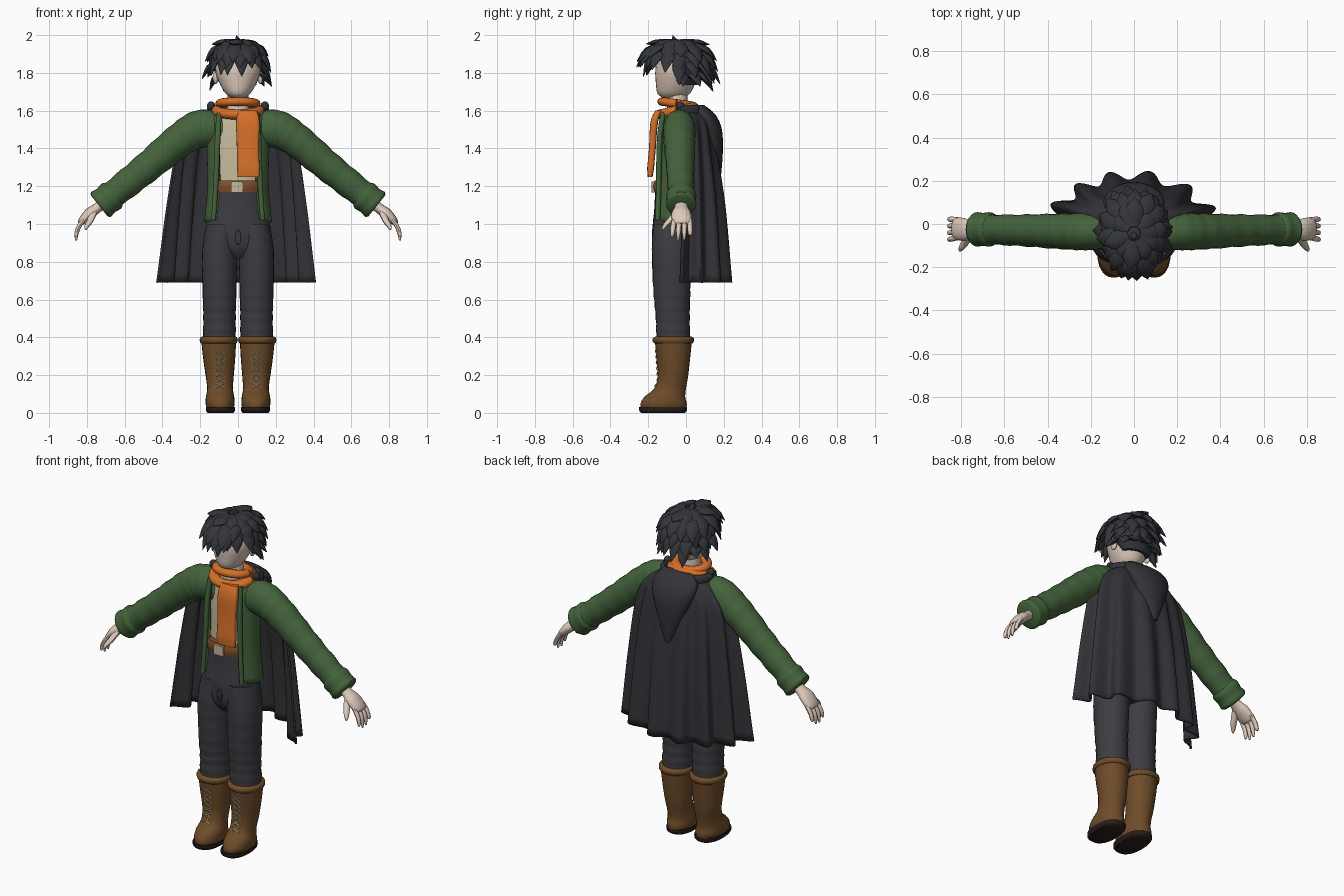
import bpy, bmesh, math, random
from mathutils import Vector

random.seed(4)
if "Cube" in bpy.data.objects:
    bpy.data.objects.remove(bpy.data.objects["Cube"])

X, Y, Z = Vector((1, 0, 0)), Vector((0, 1, 0)), Vector((0, 0, 1))
SIDES = (("left", 1), ("right", -1))


def material(name, *rgb):
    m = bpy.data.materials.new(name)
    m.use_nodes = True
    m.diffuse_color = (*rgb, 1)
    m.node_tree.nodes["Principled BSDF"].inputs["Base Color"].default_value = (*rgb, 1)
    return m


HAIR = material("black_hair", .034, .036, .042)
CAPE = material("charcoal_cloth", .033, .032, .038)
PANTS = material("grey_trousers", .046, .046, .054)
GREEN = material("green_wool", .058, .125, .045)
ORANGE = material("orange_knit", .66, .16, .022)
BOOT = material("brown_leather", .155, .072, .022)
BELT = material("tan_leather", .21, .08, .024)
SKIN = material("pale_skin", .72, .58, .49)
CREAM = material("cream_linen", .56, .48, .33)
SOLE = material("dark_sole", .02, .012, .01)


def smooth(rows, k=4):
    """Catmull-Rom resampling of rows of numbers."""
    p = [rows[0], *rows, rows[-1]]
    out = []
    for a, b, c, d in zip(p, p[1:], p[2:], p[3:]):
        for i in range(k):
            t = i / k
            out.append([(2*q + (r-o)*t + (2*o-5*q+4*r-s)*t*t + (3*q-o-3*r+s)*t**3) / 2
                        for o, q, r, s in zip(a, b, c, d)])
    return out + [list(rows[-1])]


def tube(bm, rows, side=Y, axis=None, n=16, k=4, e=1, ripple=0):
    """Loft of ellipses; each row is x, y, z, radius along side, other radius."""
    rows = smooth(rows, k)
    last = len(rows) - 1
    power = lambda c: math.copysign(abs(c) ** e, c)
    rings = []
    for i, (x, y, z, a, b) in enumerate(rows):
        t = axis or Vector(rows[min(i+1, last)][:3]) - Vector(rows[max(i-1, 0)][:3])
        normal = t.cross(side).normalized()
        s = 1 + ripple * math.sin(i * 1.7) * i / last
        rings.append([bm.verts.new(Vector((x, y, z)) + s * (
            side * a * power(math.cos(math.tau*j/n)) + normal * b * power(math.sin(math.tau*j/n))))
            for j in range(n)])
    for r, q in zip(rings, rings[1:]):
        for j in range(n):
            bm.faces.new((r[j], r[j-1], q[j-1], q[j]))
    bm.faces.new(rings[0])
    bm.faces.new(rings[-1])


def sheet(bm, points):
    grid = [[bm.verts.new(p) for p in row] for row in points]
    for r, q in zip(grid, grid[1:]):
        for j in range(len(r) - 1):
            bm.faces.new((r[j], r[j+1], q[j+1], q[j]))


def ball(bm, centre, radii):
    for v in bmesh.ops.create_uvsphere(bm, u_segments=24, v_segments=16, radius=1)["verts"]:
        v.co = Vector(centre) + Vector([c * r for c, r in zip(v.co, radii)])


def finish(bm, name, mat, thick=0):
    bmesh.ops.recalc_face_normals(bm, faces=bm.faces)
    me = bpy.data.meshes.new(name)
    bm.to_mesh(me)
    bm.free()
    me.materials.append(mat)
    ob = bpy.data.objects.new(name, me)
    bpy.context.collection.objects.link(ob)
    bpy.ops.object.select_all(action="DESELECT")
    ob.select_set(True)
    bpy.context.view_layer.objects.active = ob
    bpy.ops.object.shade_smooth_by_angle(angle=math.radians(45))
    if thick:
        ob.modifiers.new("thickness", "SOLIDIFY").thickness = thick


def part(name, mat, rows, **options):
    bm = bmesh.new()
    tube(bm, rows, **options)
    finish(bm, name, mat)


# Head, neck and ears
bm = bmesh.new()
tube(bm, [(0, -.07, 1.665, .045, .03), (0, -.065, 1.69, .085, .065), (0, -.055, 1.75, .105, .1),
          (0, -.05, 1.82, .112, .12), (0, -.05, 1.9, .095, .1), (0, -.05, 1.94, .03, .03)], axis=Z, n=28)
tube(bm, [(0, -.045, 1.55, .06, .06), (0, -.045, 1.72, .05, .055)], axis=Z)
for _, s in SIDES:
    ball(bm, (s * .118, -.03, 1.775), (.014, .022, .035))
finish(bm, "head", SKIN)

# Hair: cap covering crown and nape, plus layered pointed locks
bm = bmesh.new()
tube(bm, [(0, .01, 1.735, .05, .08), (0, .0, 1.79, .078, .118), (0, -.01, 1.84, .1, .132),
          (0, -.045, 1.89, .13, .13), (0, -.045, 1.94, .11, .115), (0, -.045, 1.965, .04, .04)],
     axis=Z, n=28)


def lock(angle, r0, z0, r1, z1, width):
    c, s = math.cos(angle), math.sin(angle)
    at = lambda r, z: (r * c * .9, -.045 + r * s * 1.06, z)
    rm, zm = r0 + (r1-r0) * .6, z0 + (z1-z0) * .35
    tube(bm, [(*at(r0, z0), width * .7, .014), (*at(rm, zm), width, .016),
              (*at(r1, z1), .002, .002)], side=Vector((-s, c, 0)), n=8, k=3)


LAYERS = ((10, .03, 1.965, .15, 1.935, .042, -2), (14, .08, 1.95, .195, 1.865, .042, -2),
          (16, .11, 1.91, .185, 1.8, .038, -2), (15, .11, 1.86, .2, 1.755, .036, -.15),
          (14, .10, 1.80, .19, 1.72, .034, .1))
for count, r0, z0, r1, z1, width, limit in LAYERS:
    for i in range(count):
        angle = math.tau * (i + .5 * random.random()) / count
        if math.sin(angle) > limit:
            lock(angle, r0, z0, r1 * random.uniform(.9, 1.1), z1 + random.uniform(-.02, .025), width)
for angle in (-1.9, -1.5, -1.15):
    lock(angle, .09, 1.94, .205, 1.83, .045)
tube(bm, [(0, -.05, 1.95, .02, .02), (0, -.06, 1.975, .014, .014), (-.01, -.07, 2, .001, .001)], axis=Z, n=8)
finish(bm, "hair", HAIR)

# Shirt, belt, buckle
part("shirt", CREAM, [(0, -.05, 1.15, .085, .14), (0, -.045, 1.4, .082, .14),
                      (0, -.04, 1.54, .075, .13), (0, -.04, 1.6, .05, .07)], axis=Z, n=28)
part("belt", BELT, [(0, -.065, 1.17, .104, .145), (0, -.065, 1.2, .109, .148),
                    (0, -.065, 1.23, .102, .143)], axis=Z, n=28)
part("belt_buckle", CREAM, [(-.005, -.172, 1.168, .01, .032), (-.005, -.172, 1.225, .01, .032)], axis=Z, e=.3)

# Trousers
part("trouser_hips", PANTS, [(0, -.065, 1.19, .098, .138), (0, -.068, 1.08, .1, .155),
                             (0, -.072, .98, .105, .172), (0, -.075, .88, .095, .178),
                             (0, -.075, .82, .06, .1)], axis=Z, n=28)
bm = bmesh.new()
bmesh.ops.create_circle(bm, segments=12, radius=1)
for v in bm.verts:
    v.co = Vector((v.co.x * .014, -.176, .93 + v.co.y * .04))
loop = [(*v.co, .005, .005) for v in bm.verts]
bm.clear()
tube(bm, loop + loop[:1], n=6, k=2)
finish(bm, "trouser_fly", PANTS)

for label, s in SIDES:
    part(label + "_trouser_leg", PANTS, [
        (s * .085, -.074, 1.0, .1, .082), (s * .097, -.075, .85, .106, .093), (s * .098, -.075, .65, .098, .09),
        (s * .098, -.07, .5, .09, .086), (s * .1, -.067, .37, .09, .088)], axis=Z, n=24, k=9, ripple=.025)

    # Boots with sole, cuff and laces
    part(label + "_boot", BOOT, [
        (s * .093, -.118, .02, .12, .07), (s * .095, -.118, .05, .122, .077), (s * .095, -.112, .085, .108, .075),
        (s * .095, -.084, .13, .084, .068), (s * .097, -.068, .2, .08, .075), (s * .1, -.067, .3, .09, .086),
        (s * .102, -.067, .38, .098, .092)], axis=Z, n=24)
    part(label + "_boot_sole", SOLE, [(s * .093, -.122, 0, .115, .068), (s * .093, -.122, .012, .126, .077),
                                      (s * .093, -.122, .03, .126, .077)], axis=Z, n=24, e=.85, k=2)
    part(label + "_boot_cuff", BOOT, [(s * .102, -.067, .368, .1, .094), (s * .102, -.067, .378, .109, .1),
                                      (s * .102, -.067, .395, .109, .1), (s * .102, -.067, .405, .095, .09)],
         axis=Z, n=24, k=2)
    bm = bmesh.new()
    for i in range(7):
        z = .13 + i * .03
        y = lambda h: -.148 - max(0, h - .2) * .07 - max(0, .17 - h) * .45
        for d in (-1, 1):
            tube(bm, [(s * .097 - d * .026, y(z) + .003, z, .004, .003),
                      (s * .097, y(z + .015) - .004, z + .015, .004, .003),
                      (s * .097 + d * .026, y(z + .03) + .003, z + .03, .004, .003)], n=6, k=2)
    finish(bm, label + "_boot_laces", CREAM)

    # Sleeves
    part(label + "_sleeve", GREEN, [
        (s * .07, -.035, 1.49, .07, .085), (s * .19, -.035, 1.505, .085, .1), (s * .3, -.035, 1.45, .084, .09),
        (s * .5, -.03, 1.285, .074, .079), (s * .7, -.025, 1.125, .068, .072)], n=24, k=9, ripple=.04)
    part(label + "_sleeve_cuff", GREEN, [
        (s * .655, -.025, 1.16, .07, .072), (s * .67, -.025, 1.148, .08, .084), (s * .70, -.025, 1.124, .076, .078),
        (s * .725, -.025, 1.104, .08, .084), (s * .735, -.025, 1.096, .068, .07)], n=24, k=2)

    # Hand with four fingers and a thumb
    bm = bmesh.new()
    tube(bm, [(s * .69, -.025, 1.13, .035, .03), (s * .745, -.025, 1.085, .036, .027),
              (s * .785, -.025, 1.055, .052, .03), (s * .825, -.022, 1.015, .05, .022),
              (s * .835, -.022, 1.0, .035, .012)])
    for i, reach in enumerate((.93, .912, .915, .94)):
        y = -.062 + i * .027
        tube(bm, [(s * .815, y, 1.025, .013, .013), (s * .843, y * 1.1, .985, .013, .012),
                  (s * .855, y * 1.15, .95, .011, .011), (s * .857, y * 1.2, reach, .005, .005)], n=8, k=3)
    tube(bm, [(s * .765, -.05, 1.06, .02, .018), (s * .782, -.085, 1.02, .018, .015),
              (s * .8, -.112, .99, .013, .012), (s * .808, -.125, .97, .004, .004)],
         side=Vector((s * .8, .5, 0)).normalized(), n=8)
    finish(bm, label + "_hand", SKIN)

    # Rolled front edge of the jacket, cape clasp
    part(label + "_jacket_edge", GREEN, [
        (s * .1, -.12, 1.59, .014, .014), (s * .108, -.14, 1.45, .014, .016), (s * .118, -.145, 1.2, .014, .014),
        (s * .13, -.15, 1.02, .013, .013)], axis=Z, n=10)
    bm = bmesh.new()
    ball(bm, (s * .142, -.03, 1.625), (.022, .022, .024))
    finish(bm, label + "_cape_clasp", CAPE)

# Open jacket body
bm = bmesh.new()
points = []
for z, rx, ry in smooth([(1.6, .11, .09), (1.54, .16, .1), (1.4, .165, .108), (1.2, .162, .118), (1.01, .18, .13)]):
    row = []
    for j in range(33):
        a = -.9 + (math.pi + 1.8) * j / 32
        row.append((rx * math.cos(a), -.045 + ry * math.sin(a), z))
    points.append(row)
sheet(bm, points)
finish(bm, "jacket_body", GREEN, .012)

# Scarf: two wraps and a hanging end
bm = bmesh.new()
for z, rx, ry, r, tilt in ((1.6, .108, .085, .032, .1), (1.638, .093, .075, .027, -.05)):
    wrap = []
    for i in range(25):
        a = math.tau * i / 24
        wrap.append((rx * math.cos(a), -.05 + ry * math.sin(a), z + tilt * .1 * math.sin(a) * 2, r * .85, r))
    tube(bm, wrap, side=Z, k=1, n=12)
finish(bm, "scarf_wraps", ORANGE)
part("scarf_end", ORANGE, [(.05, -.145, 1.6, .018, .05), (.052, -.168, 1.54, .02, .062), (.052, -.178, 1.4, .018, .058),
                           (.055, -.187, 1.3, .018, .06), (.055, -.19, 1.25, .013, .058)], axis=Z, e=.5, n=20, ripple=.02)

# Cape with deepening folds
bm = bmesh.new()
points = []
profile = smooth([(1.61, .12, .1, -.01), (1.54, .23, .13, .0), (1.42, .3, .145, .01),
                  (1.1, .345, .2, 0), (.69, .385, .24, -.01)], 6)
for i, (z, rx, ry, cy) in enumerate(profile):
    v = i / (len(profile) - 1)
    row = []
    for j in range(97):
        a = math.pi * j / 96
        fold = 1 + .1 * v * math.cos(14 * a + .5 * math.sin(3 * a))
        row.append((rx * fold * math.cos(a) - .01 * v, cy + ry * fold * math.sin(a) - .02 * v * abs(math.cos(a)), z))
    points.append(row)
sheet(bm, points)
finish(bm, "cape", CAPE, .01)

# Hood hanging on the back and its collar
part("hood", CAPE, [(0, .07, 1.63, .025, .1), (0, .095, 1.58, .06, .14), (0, .13, 1.5, .06, .125),
                    (0, .15, 1.38, .045, .075), (0, .175, 1.25, .01, .015)], axis=Z, n=20)
collar = []
for i in range(13):
    a = -.1 + (math.pi + .2) * i / 12
    collar.append((.145 * math.cos(a), -.02 + .105 * math.sin(a), 1.6, .03, .022))
part("hood_collar", CAPE, collar, side=Z, n=10, k=2)
